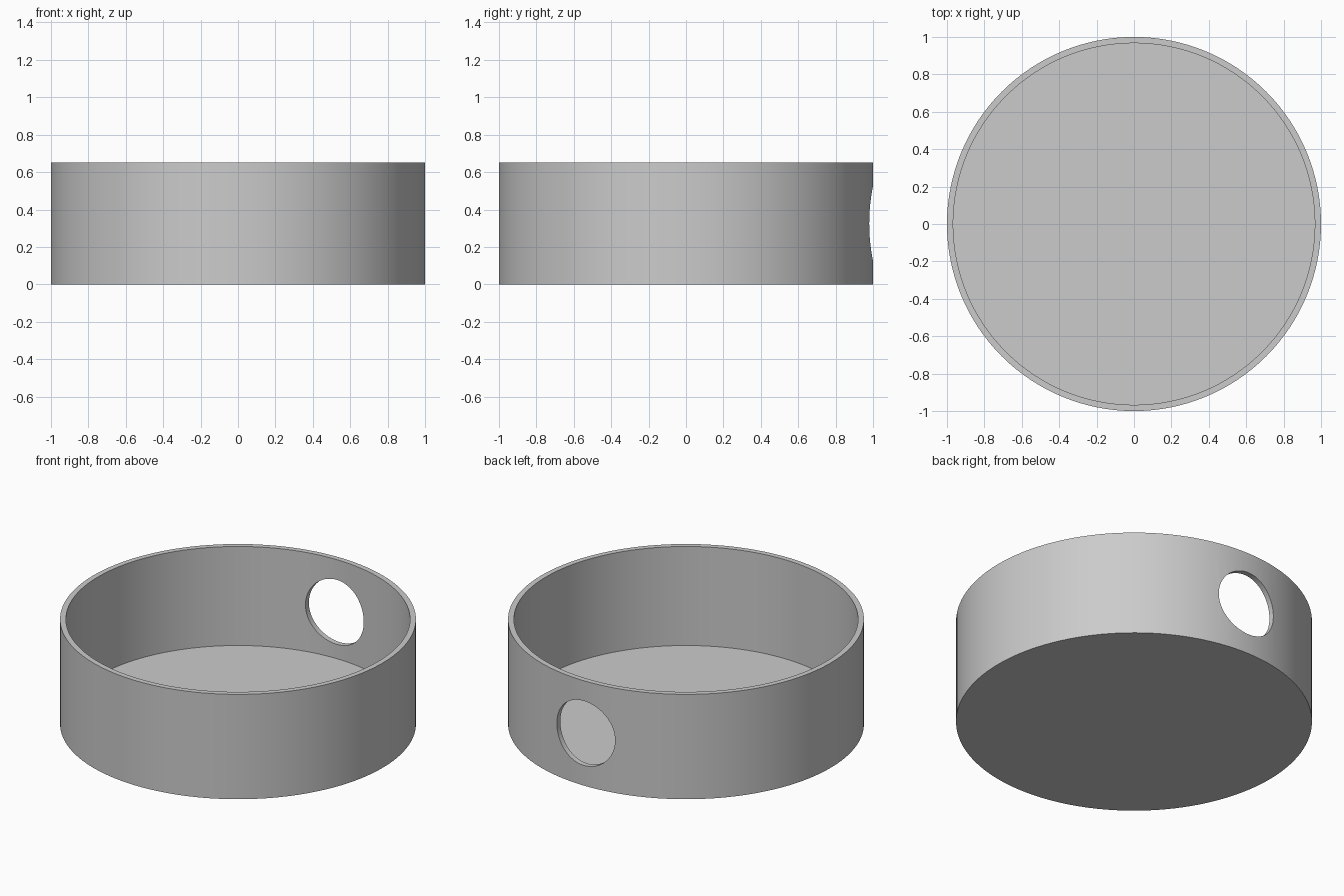
import bpy
import math

if "Cube" in bpy.data.objects:
    bpy.data.objects.remove(bpy.data.objects["Cube"], do_unlink=True)

RADIUS, HEIGHT, WALL, FLOOR = 1.0, 0.65, 0.033, 0.036
HOLE_RADIUS = 0.2
SEGMENTS = 128

# Plain grey material
grey = bpy.data.materials.new("plain grey")
grey.use_nodes = True
colour = (0.6, 0.6, 0.6, 1)
grey.diffuse_color = colour
grey.node_tree.nodes["Principled BSDF"].inputs["Base Color"].default_value = colour


def cylinder(name, radius, depth, location, rotation=(0, 0, 0), sides=SEGMENTS):
    bpy.ops.mesh.primitive_cylinder_add(vertices=sides, radius=radius, depth=depth,
                                        location=location, rotation=rotation)
    obj = bpy.context.object
    obj.name = name
    obj.data.materials.append(grey)
    return obj


def cut(target, cutter):
    cutter.hide_render = True
    mod = target.modifiers.new("cut", 'BOOLEAN')
    mod.operation = 'DIFFERENCE'
    mod.solver = 'EXACT'
    mod.object = cutter
    bpy.ops.object.select_all(action='DESELECT')
    target.select_set(True)
    bpy.context.view_layer.objects.active = target
    bpy.ops.object.modifier_apply(modifier=mod.name)
    bpy.data.objects.remove(cutter, do_unlink=True)


# Round tray: solid drum, hollowed from the top
tray = cylinder("round_tray", RADIUS, HEIGHT, (0, 0, HEIGHT / 2))
cut(tray, cylinder("hollow_cutter", RADIUS - WALL, HEIGHT, (0, 0, FLOOR + HEIGHT / 2)))

# Round hole through the back wall
cut(tray, cylinder("hole_cutter", HOLE_RADIUS, 0.4, (0, RADIUS, HEIGHT / 2),
                   (math.pi / 2, 0, 0), 64))

bpy.ops.object.shade_smooth_by_angle(angle=math.radians(30))
